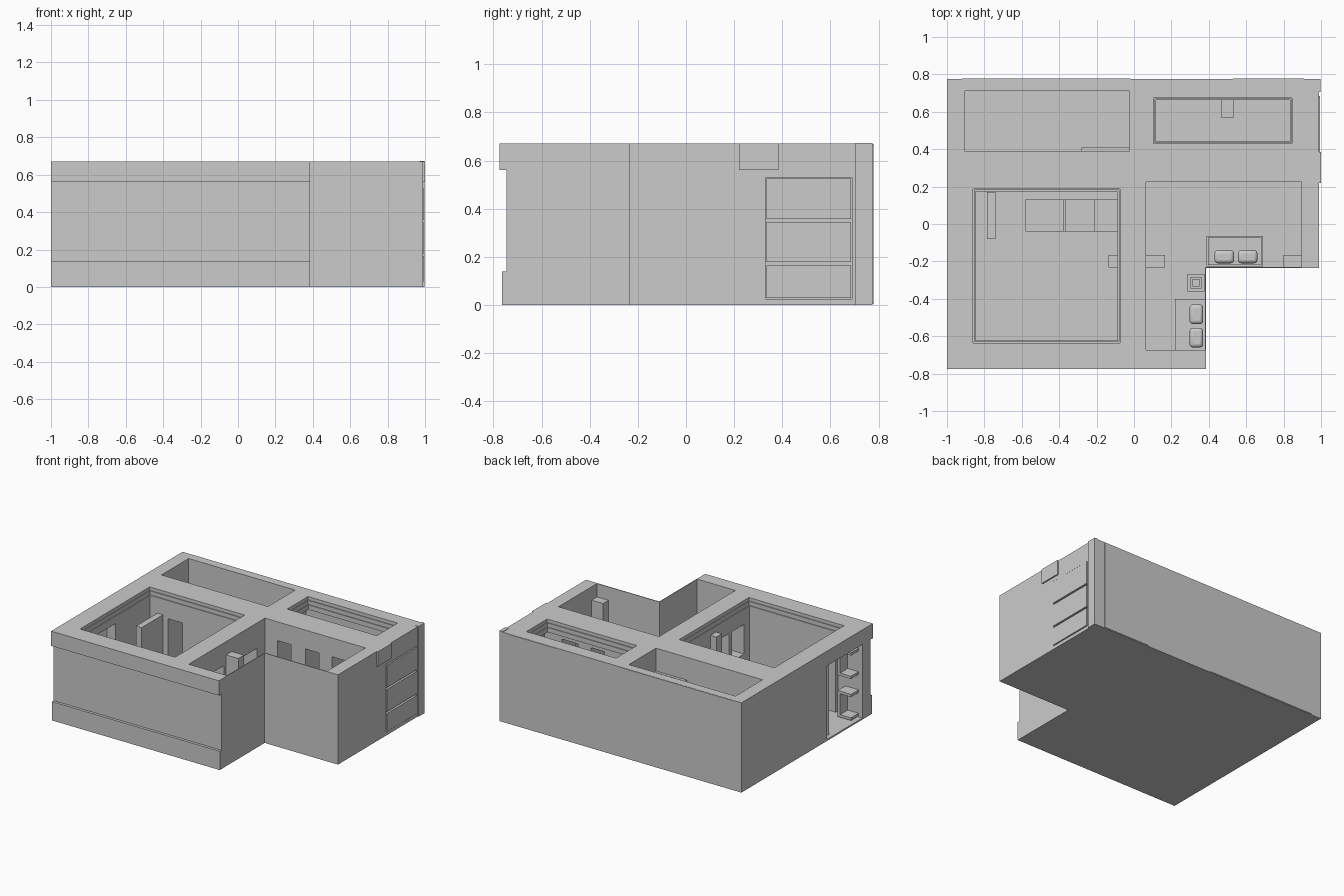
import bpy, bmesh
from math import radians

if "Cube" in bpy.data.objects:
    bpy.data.objects.remove(bpy.data.objects["Cube"])


def box(name, x0, x1, y0, y1, z0, z1, bevel=0, turn=0):
    bpy.ops.mesh.primitive_cube_add(size=1)
    o = bpy.context.object
    o.name = name
    o.location = ((x0 + x1) / 2, (y0 + y1) / 2, (z0 + z1) / 2)
    o.rotation_euler.z = radians(turn)
    o.scale = (x1 - x0, y1 - y0, z1 - z0)
    bpy.ops.object.transform_apply(location=False, rotation=False, scale=True)
    if bevel:
        m = o.modifiers.new("bevel", 'BEVEL')
        m.width, m.segments = bevel, 3
        bpy.ops.object.shade_smooth_by_angle(angle=radians(35))
    return o


def prism(name, pts, z0, z1):
    bm = bmesh.new()
    f = bm.faces.new([bm.verts.new((x, y, z0)) for x, y in pts])
    r = bmesh.ops.extrude_face_region(bm, geom=[f])
    top = [v for v in r["geom"] if isinstance(v, bmesh.types.BMVert)]
    bmesh.ops.translate(bm, verts=top, vec=(0, 0, z1 - z0))
    bmesh.ops.recalc_face_normals(bm, faces=bm.faces)
    me = bpy.data.meshes.new(name)
    bm.to_mesh(me)
    bm.free()
    o = bpy.data.objects.new(name, me)
    bpy.context.collection.objects.link(o)
    return o


def carve(target, cutter):
    m = target.modifiers.new("cut", 'BOOLEAN')
    m.operation, m.object, m.solver = 'DIFFERENCE', cutter, 'EXACT'
    bpy.ops.object.select_all(action='DESELECT')
    target.select_set(True)
    bpy.context.view_layer.objects.active = target
    bpy.ops.object.modifier_apply(modifier=m.name)
    bpy.data.objects.remove(cutter)


H, FLOOR = 0.67, 0.012

# L-shaped building block
house = prism("house_walls", [(-1, -0.775), (0.385, -0.775), (0.385, -0.235),
                              (0.99, -0.235), (0.99, 0.775), (-1, 0.775)], 0, H)

# open-topped rooms
carve(house, box("cut", -0.905, -0.025, 0.39, 0.71, FLOOR, 1))
carve(house, prism("cut", [(0.065, -0.675), (0.38, -0.675), (0.38, -0.229),
                           (0.895, -0.229), (0.895, 0.225), (0.065, 0.225)], FLOOR, 1))
carve(house, box("cut", 0.065, 0.895, 0.39, 0.71, FLOOR, 0.58))

# stepped ceiling frames: opening widens towards the top
for x0, x1, y0, y1 in ((-0.86, -0.075, -0.635, 0.187), (0.105, 0.845, 0.43, 0.675)):
    for inset, z in ((0.012, FLOOR), (0.006, 0.615), (0, 0.645)):
        carve(house, box("cut", x0 + inset, x1 - inset, y0 + inset, y1 - inset, z, 1))

# front band between cornice and plinth
carve(house, box("cut", -1.1, 0.5, -0.9, -0.745, 0.14, 0.56))
carve(house, box("cut", -1.1, 0.5, -0.9, -0.765, -0.1, 0.141))

# wide side entrance
carve(house, box("cut", -1.1, -0.8, -0.65, -0.235, FLOOR, 0.56))

# openings between rooms
for x0, x1 in ((0.17, 0.28), (0.4, 0.51), (0.62, 0.75)):
    carve(house, box("cut", x0, x1, 0.2, 0.41, 0.3, 0.53))
    carve(house, box("cut", x0, x1, 0.2, 0.41, 0.05, 0.26))
for y0, y1 in ((-0.56, -0.42), (-0.38, -0.26)):
    carve(house, box("cut", -0.12, 0.08, y0, y1, 0.28, 0.5))
carve(house, box("cut", -0.12, 0.08, -0.04, 0.13, FLOOR, 0.48))
carve(house, box("cut", -0.7, -0.58, 0.15, 0.41, FLOOR, 0.48))

# shallow recess of the side window and its three panels
carve(house, box("cut", 0.978, 1.1, 0.33, 0.69, 0.025, 0.53))
for i, (z0, z1) in enumerate(((0.03, 0.165), (0.178, 0.345), (0.358, 0.525))):
    box(f"side_window_panel_{i}", 0.97, 0.995, 0.335, 0.685, z0, z1)
box("side_corner_pilaster", 0.97, 0.997, 0.705, 0.775, 0, 0.674)
box("side_wall_unit", 0.96, 1.0, 0.22, 0.385, 0.56, H)

# thin rear facing strips
box("rear_facing_left", -0.92, -0.02, 0.77, 0.778, 0.005, H - 0.002)
box("rear_facing_right", 0.53, 0.91, 0.77, 0.778, 0.005, H - 0.002)

# entrance door and shelves beside it
box("entrance_door", -0.95, -0.93, -0.31, -0.22, FLOOR, 0.54, turn=-25)
for i, z in enumerate((0.02, 0.33)):
    box(f"entrance_shelf_{i}", -0.97, -0.86, -0.65, -0.56, z, z + 0.02)
    box(f"entrance_shelf_top_{i}", -0.97, -0.86, -0.65, -0.56, z + 0.175, z + 0.195)
    box(f"entrance_shelf_back_{i}", -0.88, -0.86, -0.65, -0.56, z, z + 0.195)

# hall unit: stepped blocks with a standing panel
for i, (x0, x1, h) in enumerate(((-0.58, -0.365, 0.2), (-0.365, -0.21, 0.35), (-0.21, -0.087, 0.52))):
    box(f"hall_step_{i}", x0, x1, -0.04, 0.13, h - 0.12, h)
box("hall_support", -0.38, -0.35, -0.04, 0.13, 0, 0.3)
box("hall_panel", -0.785, -0.74, -0.08, 0.172, 0, 0.5)
box("hall_floor_strip", -0.74, 0.22, -0.04, 0.13, 0, 0.018)

# wall stubs and ledges
for i, (x0, x1) in enumerate(((-0.135, -0.085), (0.064, 0.165), (0.8, 0.896))):
    box(f"wall_stub_{i}", x0, x1, -0.232, -0.165, 0, 0.57)
box("back_room_ledge", -0.28, -0.024, 0.389, 0.41, 0, 0.5)
box("back_room_wall_lamp", 0.465, 0.535, 0.57, 0.71, 0.4, 0.46)

# sofas with soft cushions
box("long_sofa_base", 0.387, 0.69, -0.228, -0.065, 0, 0.13)
box("long_sofa_seat", 0.395, 0.683, -0.22, -0.073, 0.13, 0.16)
for i, x in enumerate((0.43, 0.555)):
    box(f"long_sofa_cushion_{i}", x, x + 0.105, -0.21, -0.14, 0.16, 0.23, bevel=0.018)
box("corner_sofa_base", 0.22, 0.379, -0.674, -0.4, 0, 0.15)
for i, y in enumerate((-0.66, -0.535)):
    box(f"corner_sofa_cushion_{i}", 0.297, 0.37, y, y + 0.105, 0.15, 0.22, bevel=0.018)

# side table with a sunken top
table = box("side_table", 0.285, 0.378, -0.36, -0.268, 0, 0.17)
carve(table, box("cut", 0.302, 0.361, -0.343, -0.285, 0.11, 0.3))
box("side_table_inset", 0.312, 0.351, -0.333, -0.295, 0.1, 0.15)
